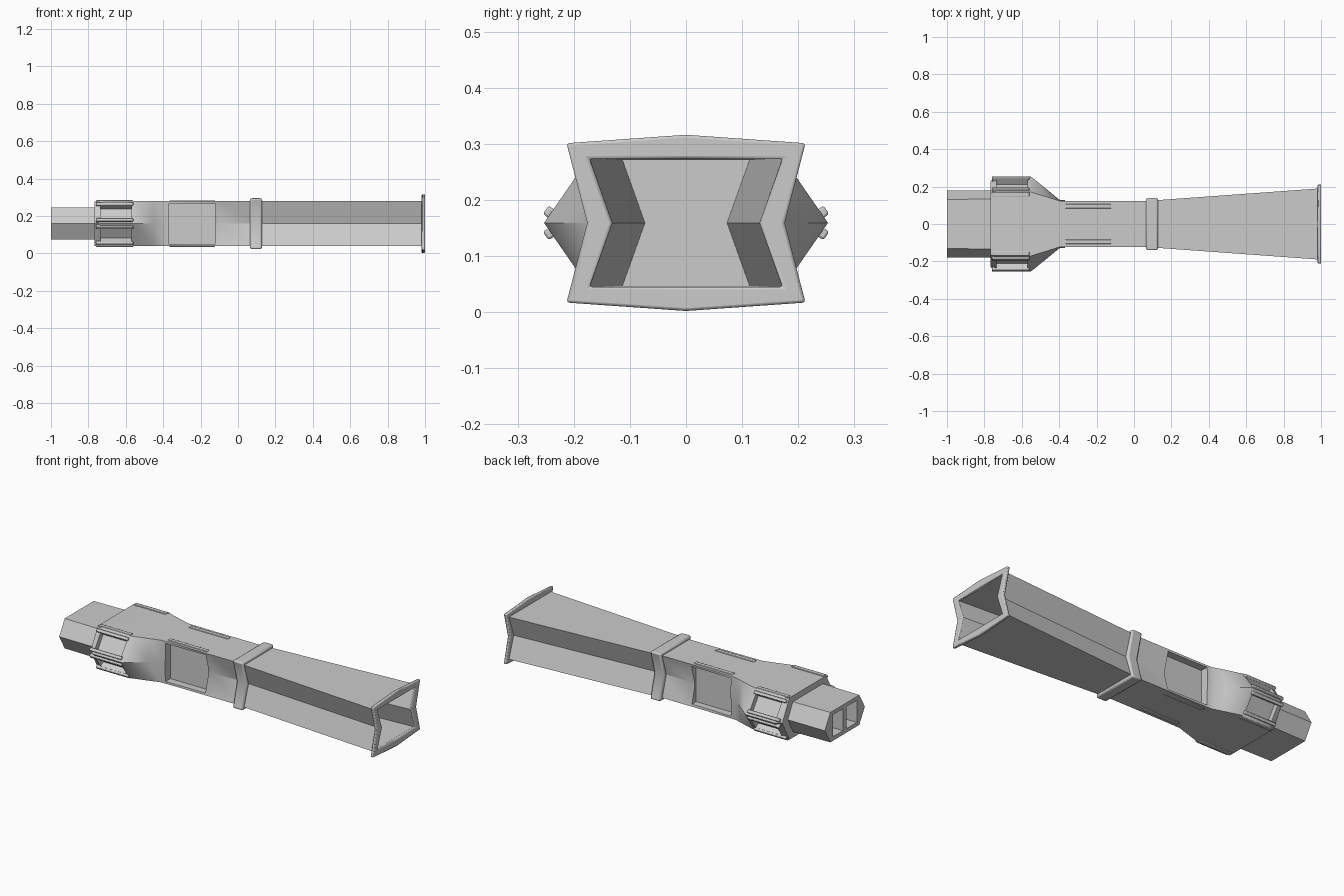
import bpy, bmesh, math

if "Cube" in bpy.data.objects:
    bpy.data.objects.remove(bpy.data.objects["Cube"])

ZM = 0.159  # height of the centre line


def ring(x, corner, waist, half_h, peak=0.0):
    """Eight-point section: wide corners, side waist, peaked top and bottom."""
    h = half_h
    pts = [(corner, h), (waist, 0), (corner, -h), (0, -h - peak),
           (-corner, -h), (-waist, 0), (-corner, h), (0, h + peak)]
    return [(x, y, ZM + z) for y, z in pts]


def loft(name, rings, closed=False, bevel=0.0):
    bm = bmesh.new()
    rows = [[bm.verts.new(p) for p in r] for r in rings]
    pairs = list(zip(rows, rows[1:]))
    if closed:
        pairs.append((rows[-1], rows[0]))
    for a, b in pairs:
        for i in range(8):
            j = (i + 1) % 8
            bm.faces.new((a[i], a[j], b[j], b[i]))
    if not closed:
        bm.faces.new(rows[0])
        bm.faces.new(rows[-1])
    bmesh.ops.recalc_face_normals(bm, faces=bm.faces)
    return finish(name, bm, bevel)


def finish(name, bm, bevel=0.0):
    me = bpy.data.meshes.new(name)
    bm.to_mesh(me)
    bm.free()
    ob = bpy.data.objects.new(name, me)
    bpy.context.collection.objects.link(ob)
    if bevel:
        m = ob.modifiers.new("bevel", 'BEVEL')
        m.width, m.segments, m.limit_method = bevel, 2, 'ANGLE'
        m.angle_limit = math.radians(40)
    return ob


def box(name, loc, size, rx=0.0, bevel=0.0):
    bm = bmesh.new()
    bmesh.ops.create_cube(bm, size=1)
    bmesh.ops.scale(bm, vec=size, verts=bm.verts)
    ob = finish(name, bm, bevel)
    ob.location = loc
    ob.rotation_euler.x = rx
    return ob


def cut(target, cutter):
    cutter.hide_render = True
    cutter.hide_viewport = True
    cutter.display_type = 'WIRE'
    m = target.modifiers.new("cut", 'BOOLEAN')
    m.operation, m.solver, m.object = 'DIFFERENCE', 'EXACT', cutter


parts = []

# flared hollow horn with pinched sides
parts.append(loft("horn", [
    ring(0.09, .125, .085, .120), ring(0.99, .19, .146, .120),
    ring(0.99, .172, .131, .115), ring(0.11, .112, .072, .112)]))

# flange at the mouth of the horn
parts.append(loft("mouth_flange", [
    ring(0.982, .213, .176, .142, .015), ring(1.0, .213, .176, .142, .015),
    ring(1.0, .172, .131, .114), ring(0.982, .172, .131, .114)],
    closed=True, bevel=.005))

# collar between the horn and the body
parts.append(loft("collar", [ring(0.064, .142, .105, .136),
                             ring(0.128, .142, .105, .136)], bevel=.009))

# main body: pinched at the front, swelling to a pointed rear
body = loft("body", [
    ring(0.10, .122, .085, .120), ring(-0.10, .122, .09, .120),
    ring(-0.28, .122, .115, .120), ring(-0.40, .124, .130, .120),
    ring(-0.45, .140, .172, .120), ring(-0.55, .17, .253, .120),
    ring(-0.735, .17, .253, .120), ring(-0.767, .165, .23, .119)])
parts.append(body)

# tail block with two rear sockets
tail = loft("tail", [ring(-0.75, .135, .18, .085), ring(-1.0, .13, .18, .085)])
parts.append(tail)

# repeated side details
slope = math.atan2(.083, .121)
cy, cz = .2115, .060
for sy in (1, -1):
    cut(tail, box("socket_cutter", (-1.0, sy * .062, ZM), (.16, .092, .125)))
    cut(body, box("side_pocket_cutter", (-.245, sy * .16, ZM), (.25, .16, .216)))
    for sz in (1, -1):
        rx = sy * sz * slope
        # sloped rear windows
        cut(body, box("window_cutter", (-.652, sy * cy, ZM + sz * cz),
                      (.165, .06, .084), rx))
        # raised window rims
        for s in (.052, -.052):
            y = cy + s * math.sin(slope)
            z = cz - s * math.cos(slope)
            parts.append(box("window_rim", (-.66, sy * y, ZM + sz * z),
                             (.20, .022, .018), rx, .004))
        # strips along top and bottom
        parts.append(box("rear_strip", (-.66, sy * .158, ZM + sz * .119),
                         (.20, .024, .012), 0, .003))
        parts.append(box("pocket_strip", (-.245, sy * .095, ZM + sz * .119),
                         (.245, .024, .010), 0, .003))

# smooth shading with sharp edges kept
bpy.ops.object.select_all(action='DESELECT')
for ob in parts:
    ob.select_set(True)
bpy.context.view_layer.objects.active = parts[0]
bpy.ops.object.shade_smooth_by_angle(angle=math.radians(32))
